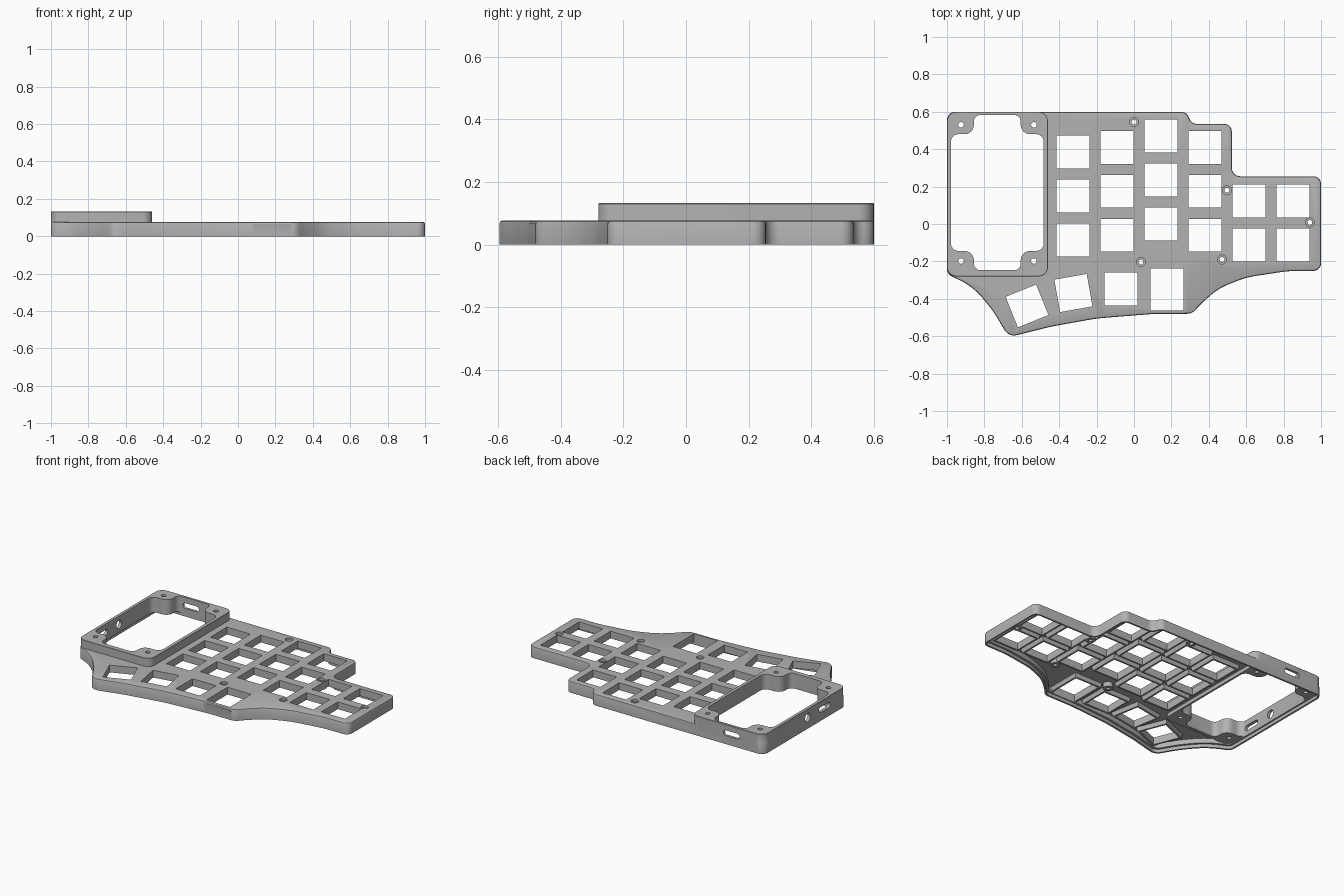
import bpy, bmesh
from math import pi, radians, acos, tan, sin, cos
from mathutils import Vector, Matrix

if "Cube" in bpy.data.objects:
    bpy.data.objects.remove(bpy.data.objects["Cube"])

GREY = (0.45, 0.45, 0.45, 1)
mat = bpy.data.materials.new("mid grey plastic")
mat.use_nodes = True
mat.diffuse_color = GREY
mat.node_tree.nodes["Principled BSDF"].inputs["Base Color"].default_value = GREY

TOP, TOWER_TOP = 0.077, 0.132


def fillet(corners, steps=6):
    """Round each (x, y, radius) corner and return a counter-clockwise loop."""
    pts = [Vector(c[:2]) for c in corners]
    n, loop = len(pts), []
    for i, p in enumerate(pts):
        a, b = pts[i - 1] - p, pts[(i + 1) % n] - p
        half = acos(max(-1, min(1, a.normalized().dot(b.normalized())))) / 2
        t = min(corners[i][2] / tan(half), a.length * 0.49, b.length * 0.49)
        if t < 1e-5:
            loop.append(p)
            continue
        a, b = a.normalized() * t, b.normalized() * t
        r = t * tan(half)
        centre = p + (a + b).normalized() * (r / sin(half))
        start, end = p + a - centre, p + b - centre
        sweep = start.angle_signed(end)
        for k in range(steps + 1):
            loop.append(centre + Matrix.Rotation(-sweep * k / steps, 2) @ start)
    area = sum(loop[i - 1].cross(loop[i]) for i in range(len(loop)))
    return loop if area > 0 else loop[::-1]


def rect(x, y, w, h, r=0.0, angle=0.0):
    rot = Matrix.Rotation(radians(angle), 2)
    cs = [rot @ Vector((sx * w / 2, sy * h / 2)) + Vector((x, y))
          for sx, sy in ((-1, -1), (1, -1), (1, 1), (-1, 1))]
    return fillet([(c.x, c.y, r) for c in cs])


def circle(x, y, r, n=24):
    return [Vector((x + r * cos(2 * pi * k / n), y + r * sin(2 * pi * k / n))) for k in range(n)]


def inset(loop, d):
    out = []
    for i, p in enumerate(loop):
        e1 = (p - loop[i - 1]).normalized()
        e2 = (loop[(i + 1) % len(loop)] - p).normalized()
        n1, n2 = Vector((-e1.y, e1.x)), Vector((-e2.y, e2.x))
        out.append(p + (n1 + n2) * d / (1 + n1.dot(n2)))
    return out


def prism(name, loop, sections, matrix=None):
    """Loft a loop through (z, inset) sections and cap both ends."""
    bm = bmesh.new()
    rings = [[bm.verts.new((p.x, p.y, z)) for p in inset(loop, d)] for z, d in sections]
    n = len(loop)
    for lo, hi in zip(rings, rings[1:]):
        for i in range(n):
            j = (i + 1) % n
            bm.faces.new((lo[i], lo[j], hi[j], hi[i]))
    bm.faces.new(rings[0][::-1])
    bm.faces.new(rings[-1])
    if matrix:
        bm.transform(matrix)
    mesh = bpy.data.meshes.new(name)
    bm.to_mesh(mesh)
    bm.free()
    mesh.materials.append(mat)
    ob = bpy.data.objects.new(name, mesh)
    bpy.context.scene.collection.objects.link(ob)
    return ob


def combine(target, parts, operation):
    """Boolean all parts into the target, then discard them."""
    group = bpy.data.collections.new("helpers")
    bpy.context.scene.collection.children.link(group)
    for p in parts:
        p.hide_render = True
        group.objects.link(p)
    mod = target.modifiers.new(operation, "BOOLEAN")
    mod.operation, mod.solver = operation, "EXACT"
    mod.operand_type, mod.collection = "COLLECTION", group
    bpy.context.view_layer.objects.active = target
    bpy.ops.object.modifier_apply(modifier=mod.name)
    for p in parts:
        bpy.data.objects.remove(p)
    bpy.data.collections.remove(group)


# Case outline
outline = fillet([
    (-1, 0.6, 0.045), (0.285, 0.6, 0.05), (0.305, 0.535, 0.05), (0.523, 0.535, 0.04),
    (0.523, 0.255, 0.045), (1, 0.255, 0.04), (1, -0.25, 0.04), (0.82, -0.252, 0.5),
    (0.6, -0.285, 0.5), (0.45, -0.345, 0.5), (0.36, -0.425, 0.5), (0.31, -0.48, 0.06),
    (0.1, -0.481, 1), (-0.2, -0.505, 1), (-0.45, -0.55, 1), (-0.67, -0.605, 0.06),
    (-0.75, -0.47, 0.5), (-0.83, -0.37, 0.5), (-0.9, -0.315, 0.5), (-1, -0.268, 0.045)])
tower_loop = rect(-0.73, 0.16, 0.54, 0.88, 0.05)

# Key positions: x, y, height, angle
KEY = 0.176
keys = [(x, y - 0.235 * row, KEY, 0)
        for x, y, rows in ((-0.326, 0.385, 3), (-0.09, 0.41, 3), (0.144, 0.47, 3),
                           (0.38, 0.41, 3), (0.615, 0.123, 2), (0.85, 0.123, 2))
        for row in range(rows)]
keys += [(-0.572, -0.438, KEY, 22), (-0.324, -0.369, KEY, 10),
         (-0.07, -0.347, KEY, 0), (0.176, -0.35, 0.225, 0)]
screws = [(0, 0.545), (0.497, 0.18), (0.94, 0.008), (0.47, -0.19), (0.037, -0.203)]
tower_screws = [(x, y) for x in (-0.925, -0.535) for y in (-0.198, 0.53)]

# Hollow shell with a rounded top edge and a stepped lip underneath
case = prism("keyboard_case", outline, [(0, 0), (TOP - 0.01, 0), (TOP - 0.003, 0.003), (TOP, 0.01)])
cavity = prism("cavity", outline, [(-0.02, 0.012), (0.022, 0.012), (0.0225, 0.026), (0.055, 0.026)])
combine(case, [cavity], "DIFFERENCE")

# Key frames, screw bosses, tower and its lower rim
adds = [prism("key_frame", rect(x, y, KEY, h, 0, a), [(0.028, -0.012), (0.065, -0.02)])
        for x, y, h, a in keys]
adds += [prism("screw_boss", circle(x, y, 0.032), [(0.024, 0), (0.066, 0)]) for x, y in screws]
adds.append(prism("tower", tower_loop, [(0.064, 0), (TOWER_TOP - 0.002, 0), (TOWER_TOP, 0.002)]))
adds.append(prism("tower_rim", tower_loop, [(0.03, 0.01), (0.0655, 0.01)]))
combine(case, adds, "UNION")

# Display opening with a screw lug in each corner
cx, cy, w, wi, h, hi = -0.731, 0.168, 0.248, 0.125, 0.415, 0.312
quarter = [(w, hi, 0.04), (wi, hi, 0.05), (wi, h, 0.035)]
corners = []
for sx, sy in ((1, 1), (-1, 1), (-1, -1), (1, -1)):
    part = [(cx + sx * x, cy + sy * y, r) for x, y, r in quarter]
    corners += part if sx * sy > 0 else part[::-1]
cuts = [prism("opening", fillet(corners), [(-0.1, 0), (0.3, 0)])]

# Key holes and screw holes
cuts += [prism("key_hole", rect(x, y, KEY, hh, 0, a), [(-0.1, 0), (0.2, 0)]) for x, y, hh, a in keys]
cuts += [prism("screw_hole", circle(x, y, 0.024), [(-0.1, 0.011), (0.062, 0.011), (0.0625, 0), (0.2, 0)])
         for x, y in screws]
cuts += [prism("tower_hole", circle(x, y, 0.015), [(-0.1, 0), (0.2, 0)]) for x, y in tower_screws]

# Ports through the back and side walls
slot = rect(0, 0, 0.12, 0.036, 0.0175)
to_back = Matrix.Translation((-0.76, 0.6, 0.075)) @ Matrix.Rotation(pi / 2, 4, "X")
to_side = Matrix.Rotation(pi / 2, 4, "Z") @ Matrix.Rotation(pi / 2, 4, "X")
span = [(-0.05, 0), (0.05, 0)]
cuts.append(prism("back_slot", slot, span, to_back))
cuts.append(prism("side_slot", slot, span, Matrix.Translation((-1, -0.05, 0.075)) @ to_side))
cuts.append(prism("side_hole", circle(0, 0, 0.028), span, Matrix.Translation((-1, 0.13, 0.075)) @ to_side))
combine(case, cuts, "DIFFERENCE")

# Smooth curved walls, crisp edges
bpy.ops.object.select_all(action="DESELECT")
case.select_set(True)
bpy.context.view_layer.objects.active = case
bpy.ops.object.shade_smooth_by_angle(angle=radians(35))
